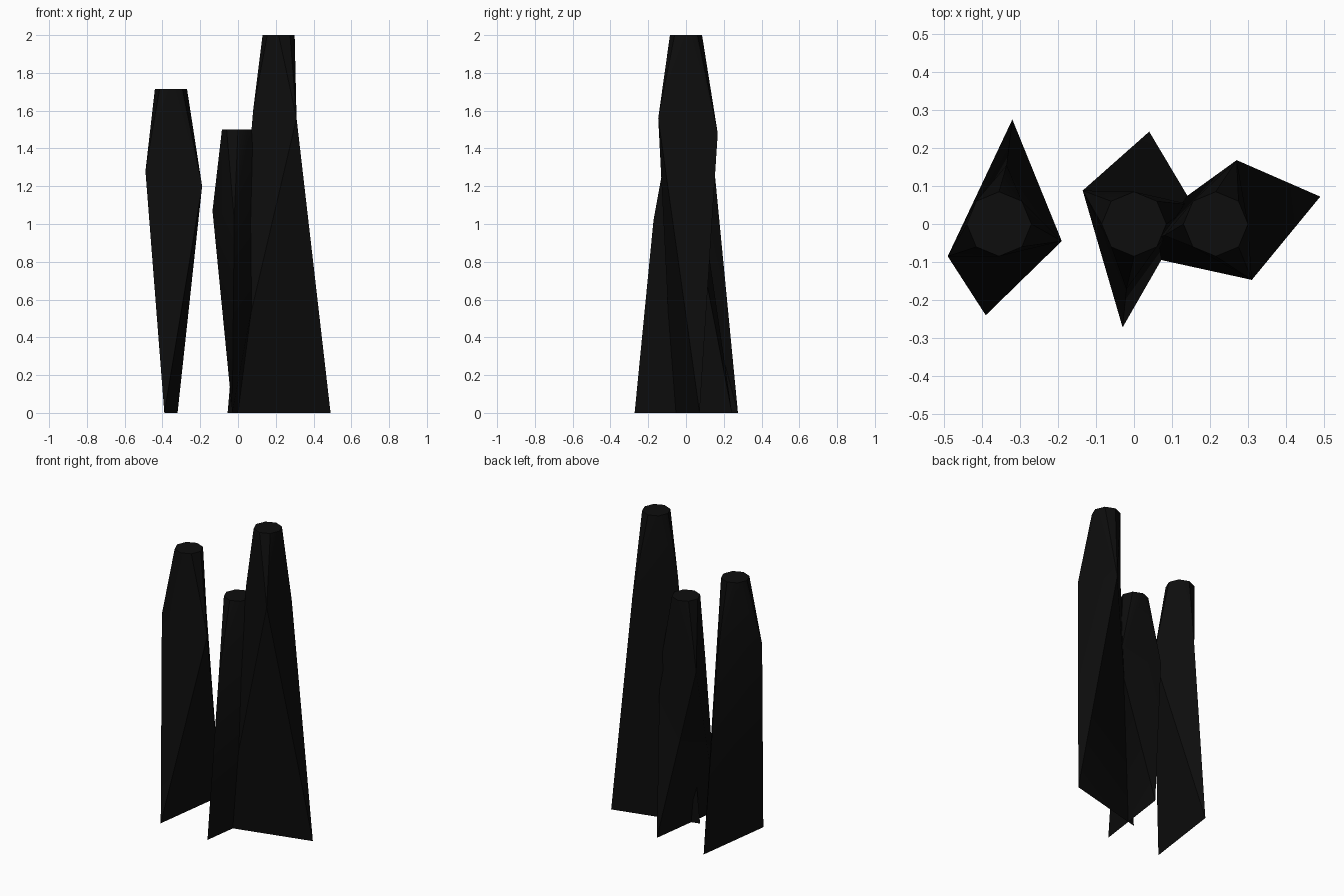
import bpy, bmesh, math
from mathutils import Vector

if "Cube" in bpy.data.objects:
    bpy.data.objects.remove(bpy.data.objects["Cube"])

# Single near-black stone colour
mat = bpy.data.materials.new("near_black_stone")
mat.diffuse_color = (0.004, 0.004, 0.004, 1)
mat.use_nodes = True
mat.node_tree.nodes["Principled BSDF"].inputs["Base Color"].default_value = mat.diffuse_color


def shard(name, foot, mid, cx, top, r=0.085):
    """Shard: knife-edge foot, three-sided shoulder, flat eight-sided tip."""
    bm = bmesh.new()
    a, b = [bm.verts.new((x, y, 0)) for x, y in foot]
    c, d, e = shoulder = [bm.verts.new(p) for p in mid]
    ring = [bm.verts.new((cx + r * math.cos(k * math.pi / 4),
                          r * math.sin(k * math.pi / 4), top)) for k in range(8)]

    # Upper part: skin from shoulder triangle to the tip, open below
    bmesh.ops.convex_hull(bm, input=shoulder + ring)
    under = [f for f in bm.faces if all(v in shoulder for v in f.verts)]
    bmesh.ops.delete(bm, geom=under, context='FACES_ONLY')

    # Lower part: triangles down to the knife edge
    for tri in ((a, c, d), (b, e, c), (b, d, e), (a, b, c), (a, b, d)):
        bm.faces.new(tri)
    bmesh.ops.recalc_face_normals(bm, faces=bm.faces[:])
    for f in bm.faces:
        f.smooth = True

    mesh = bpy.data.meshes.new(name)
    bm.to_mesh(mesh)
    bm.free()
    mesh.materials.append(mat)
    obj = bpy.data.objects.new(name, mesh)
    bpy.context.collection.objects.link(obj)
    bpy.ops.object.select_all(action='DESELECT')
    obj.select_set(True)
    bpy.context.view_layer.objects.active = obj
    bpy.ops.object.shade_smooth_by_angle(angle=math.radians(40))
    return obj


shard("left_shard", [(-.39, -.24), (-.32, .275)],
      [(-.49, -.085, 1.28), (-.19, -.045, 1.2), (-.335, .155, 1.24)], -.355, 1.715)
shard("middle_shard", [(.04, .243), (-.03, -.272)],
      [(.155, .05, 1.0), (-.135, .088, 1.07), (-.02, -.172, 1.02)], 0, 1.5)
shard("right_shard", [(.49, .072), (-.055, -.067)],
      [(.31, -.147, 1.56), (.27, .168, 1.48), (.08, -.03, 1.6)], .215, 2.0)
